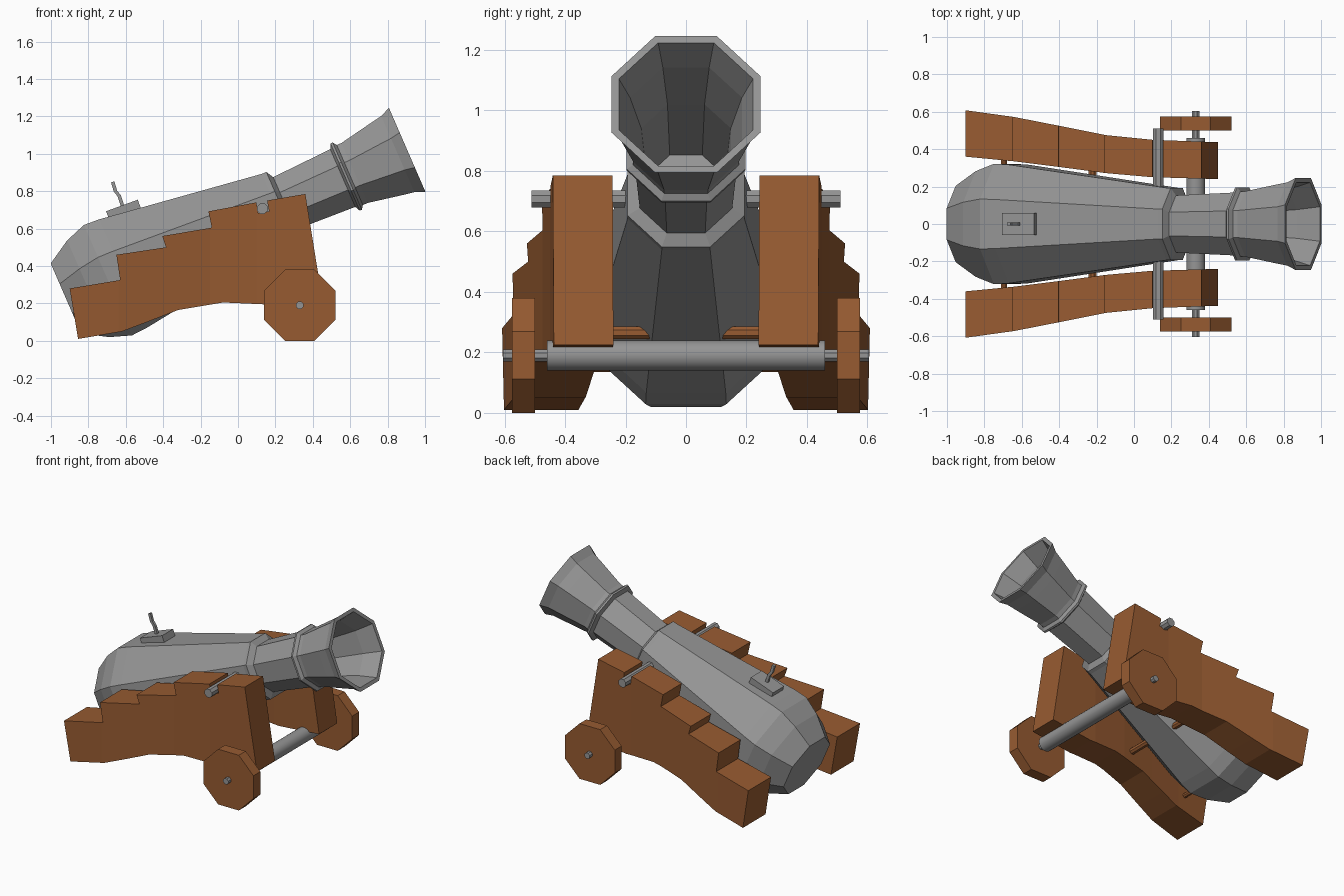
import bpy, bmesh, math
from mathutils import Matrix, Vector

cube = bpy.data.objects.get("Cube")
if cube:
    bpy.data.objects.remove(cube, do_unlink=True)


def material(name, rgb):
    m = bpy.data.materials.new(name)
    m.use_nodes = True
    m.diffuse_color = (*rgb, 1)
    m.node_tree.nodes["Principled BSDF"].inputs["Base Color"].default_value = (*rgb, 1)
    return m


iron = material("grey_iron", (0.30, 0.30, 0.30))
wood = material("brown_wood", (0.31, 0.105, 0.031))


def finish(bm, name, mat, matrix=None):
    """Turn a bmesh into a named, coloured object."""
    if matrix:
        bmesh.ops.transform(bm, matrix=matrix, verts=bm.verts)
    bmesh.ops.recalc_face_normals(bm, faces=bm.faces)
    mesh = bpy.data.meshes.new(name)
    bm.to_mesh(mesh)
    bm.free()
    mesh.materials.append(mat)
    obj = bpy.data.objects.new(name, mesh)
    bpy.context.collection.objects.link(obj)
    return obj


def rod(name, mat, x, z, y0, y1, radius, sides, smooth=False):
    """Prism along y with flats facing up and down."""
    bm = bmesh.new()
    bmesh.ops.create_cone(bm, cap_ends=True, segments=sides, radius1=radius,
                          radius2=radius, depth=y1 - y0)
    turn = Matrix.Rotation(math.pi / 2, 4, 'X') @ Matrix.Rotation(math.pi / sides, 4, 'Z')
    obj = finish(bm, name, mat, Matrix.Translation((x, (y0 + y1) / 2, z)) @ turn)
    if smooth:
        for f in obj.data.polygons:
            f.use_smooth = len(f.vertices) == 4
    return obj


def box(name, mat, centre, size, pitch):
    bm = bmesh.new()
    bmesh.ops.create_cube(bm, size=1)
    finish(bm, name, mat, Matrix.Translation(centre) @ Matrix.Rotation(-pitch, 4, 'Y')
           @ Matrix.Diagonal((*size, 1)))


def lerp_table(table, x):
    for (x0, y0), (x1, y1) in zip(table, table[1:]):
        if x <= x1:
            return y0 + (y1 - y0) * (x - x0) / (x1 - x0)
    return table[-1][1]


# Barrel: eight-sided turned profile (distance behind muzzle, apothem), bore first
TILT = math.radians(23.5)
profile = [(-0.72, 0.13), (-0.34, 0.148), (-0.12, 0.185), (0, 0.222),
           (0, 0.246), (-0.055, 0.222), (-0.123, 0.21), (-0.307, 0.175),
           (-0.335, 0.175), (-0.35, 0.196), (-0.362, 0.196), (-0.376, 0.168),
           (-0.715, 0.153), (-0.738, 0.193), (-0.762, 0.193), (-1.66, 0.317),
           (-1.745, 0.322), (-1.86, 0.282), (-1.99, 0.204)]
bm = bmesh.new()
rings = []
for s, a in profile:
    r = a / math.cos(math.pi / 8)
    angles = [math.pi / 8 + i * math.pi / 4 for i in range(8)]
    rings.append([bm.verts.new((s, r * math.cos(t), r * math.sin(t))) for t in angles])
for low, high in zip(rings, rings[1:]):
    for i in range(8):
        j = (i + 1) % 8
        bm.faces.new((low[i], low[j], high[j], high[i]))
bm.faces.new(rings[0])
bm.faces.new(rings[-1])
finish(bm, "barrel", iron,
       Matrix.Translation((0.905, 0, 1.02)) @ Matrix.Rotation(-TILT, 4, 'Y'))

# Vent plate and bent fuse
box("vent_plate", iron, (-0.612, 0, 0.70), (0.18, 0.12, 0.05), math.radians(20))
fuse = [(-0.61, 0.70), (-0.635, 0.775), (-0.655, 0.80), (-0.67, 0.85)]
bm = bmesh.new()
loops = []
for x, z in fuse:
    loops.append([bm.verts.new((x + dx, dy, z + dx * 0.3)) for dx, dy in
                  ((-0.009, -0.009), (0.009, -0.009), (0.009, 0.009), (-0.009, 0.009))])
for low, high in zip(loops, loops[1:]):
    for i in range(4):
        j = (i + 1) % 4
        bm.faces.new((low[i], low[j], high[j], high[i]))
bm.faces.new(loops[0])
bm.faces.new(loops[-1])
finish(bm, "fuse", iron)

# Stepped carriage cheeks: side outline, bent in plan between two curves
outline = [(-0.855, 0.01), (-0.9, 0.28), (-0.63, 0.325), (-0.65, 0.46), (-0.385, 0.50),
           (-0.405, 0.56), (-0.14, 0.605), (-0.158, 0.692), (0.098, 0.74), (0.108, 0.682),
           (0.166, 0.692), (0.156, 0.75), (0.36, 0.785), (0.45, 0.225), (0.14, 0.195),
           (-0.08, 0.205), (-0.32, 0.165), (-0.5, 0.095), (-0.62, 0.05)]
inner = [(-0.9, 0.36), (-0.64, 0.335), (-0.4, 0.305), (-0.15, 0.272), (0.1, 0.25), (0.45, 0.24)]
outer = [(-0.9, 0.608), (-0.64, 0.572), (-0.4, 0.525), (-0.15, 0.475), (0.1, 0.45), (0.45, 0.437)]
for side, word in ((1, "back"), (-1, "front")):
    bm = bmesh.new()
    face = bm.faces.new([bm.verts.new((x, 0, z)) for x, z in outline])
    extruded = bmesh.ops.extrude_face_region(bm, geom=[face])["geom"]
    for v in extruded:
        if isinstance(v, bmesh.types.BMVert):
            v.co.y = 1
    for x, _ in inner[1:-1]:
        bmesh.ops.bisect_plane(bm, geom=bm.verts[:] + bm.edges[:] + bm.faces[:],
                               plane_co=(x, 0, 0), plane_no=(1, 0, 0))
    for v in bm.verts:
        table = outer if v.co.y > 0.5 else inner
        v.co.y = side * lerp_table(table, v.co.x)
    finish(bm, word + "_cheek", wood)
    # Wheel on the same side
    ends = sorted((side * 0.50, side * 0.575))
    rod(word + "_wheel", wood, 0.33, 0.19, *ends, 0.19 / math.cos(math.pi / 8), 8)

# Axle, its thin spindle, the trunnion bar and the wooden cross rods
rod("axle", iron, 0.33, 0.19, -0.46, 0.46, 0.05, 20, smooth=True)
rod("axle_spindle", iron, 0.33, 0.19, -0.605, 0.605, 0.021, 8)
rod("trunnion_bar", iron, 0.13, 0.707, -0.51, 0.51, 0.03, 8)
rod("front_cross_rod", wood, -0.222, 0.265, -0.34, 0.34, 0.022, 8)
rod("rear_cross_rod", wood, -0.695, 0.15, -0.40, 0.40, 0.016, 8)
